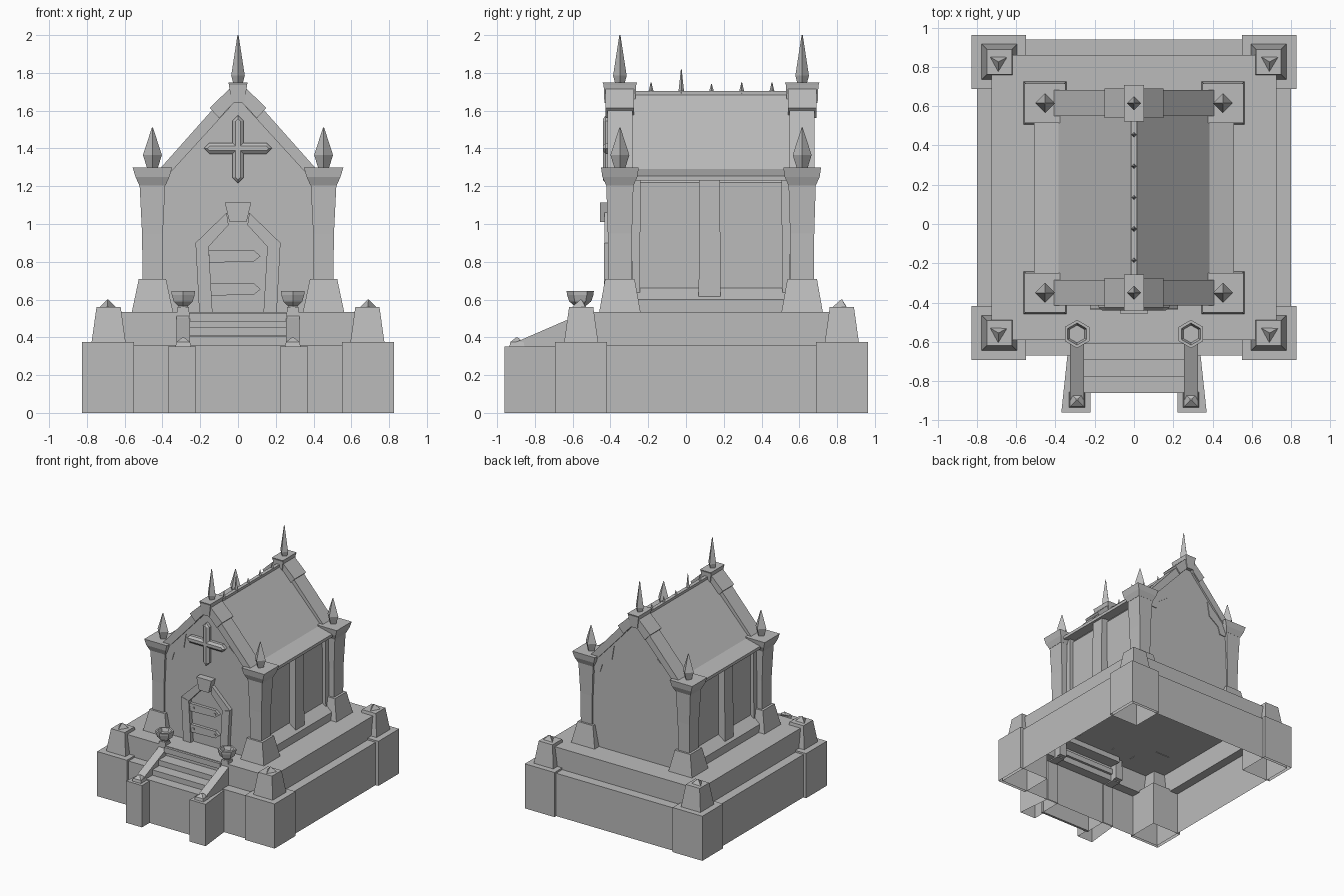
import bpy, bmesh, math

cube = bpy.data.objects.get("Cube")
if cube:
    bpy.data.objects.remove(cube, do_unlink=True)

STONE = (0.5, 0.5, 0.5, 1)
stone = bpy.data.materials.new("grey_stone")
stone.use_nodes = True
stone.diffuse_color = STONE
stone.node_tree.nodes["Principled BSDF"].inputs["Base Color"].default_value = STONE

MID = 0.13                      # centre of the building along y
FRONT, BACK = -0.35, 0.615      # column rows
SIDES = ((1, "left"), (-1, "right"))
ROWS = ((FRONT, "front"), (BACK, "back"))


def finish(name, bm):
    bmesh.ops.recalc_face_normals(bm, faces=bm.faces)
    mesh = bpy.data.meshes.new(name)
    bm.to_mesh(mesh)
    bm.free()
    mesh.materials.append(stone)
    obj = bpy.data.objects.new(name, mesh)
    bpy.context.collection.objects.link(obj)
    return obj


def loft(name, rings, bottom=True):
    """Skin a list of equal-length point rings."""
    bm = bmesh.new()
    loops = [[bm.verts.new(p) for p in ring] for ring in rings]
    n = len(loops[0])
    for a, b in zip(loops, loops[1:]):
        for i in range(n):
            j = (i + 1) % n
            bm.faces.new((a[i], a[j], b[j], b[i]))
    if bottom:
        bm.faces.new(loops[0][::-1])
    bm.faces.new(loops[-1])
    return finish(name, bm)


def stack(name, x, y, levels, bottom=True):
    """Rectangular block built from (z, half x, half y) levels."""
    rings = [[(x - a, y - b, z), (x + a, y - b, z), (x + a, y + b, z), (x - a, y + b, z)]
             for z, a, b in levels]
    return loft(name, rings, bottom)


def box(name, x0, x1, y0, y1, z0, z1):
    a, b = (x1 - x0) / 2, (y1 - y0) / 2
    return stack(name, x0 + a, y0 + b, [(z0, a, b), (z1, a, b)])


def lathe(name, x, y, levels, sides=4, turn=0):
    """Faceted turned part from (z, radius) levels."""
    ang = [2 * math.pi * i / sides + turn for i in range(sides)]
    return loft(name, [[(x + r * math.cos(t), y + r * math.sin(t), z) for t in ang]
                       for z, r in levels])


def prism(name, outline, y0, y1, flip=1):
    """Extrude an x-z outline along y."""
    return loft(name, [[(flip * x, y, z) for x, z in outline] for y in (y0, y1)])


def mirrored(half):
    """Close a right-hand outline with its mirror image."""
    return half + [(-x, z) for x, z in reversed(half) if x > 0.001]


# Hollow base with a stepped-in upright tier, and the plinth above it
stack("base", 0, MID + 0.005, [(0, 0.8, 0.805), (0.36, 0.8, 0.805), (0.36, 0.725, 0.725),
                               (0.535, 0.725, 0.725)], bottom=False)
stack("plinth", 0, MID, [(0.535, 0.51, 0.46), (0.6, 0.51, 0.46), (0.66, 0.43, 0.45)], bottom=False)

# Corner blocks with small pedestals
for s, side in SIDES:
    for y, row in ((-0.555, "front"), (0.825, "back")):
        tag = f"{row}_{side}"
        stack("corner_block_" + tag, s * 0.688, y, [(0, 0.138, 0.138), (0.375, 0.138, 0.138)], False)
        stack("pedestal_" + tag, s * 0.685, y, [(0.375, 0.09, 0.09), (0.56, 0.064, 0.064)])
        lathe("pedestal_point_" + tag, s * 0.69, y, [(0.555, 0.055), (0.6, 0.004)], 3, 0.5)

# Gabled body
prism("body", mirrored([(0, 1.67), (0.40, 1.255), (0.43, 1.22), (0.43, 0.53)]), -0.40, 0.665)

# Roof with flared eaves, ridge beam and ridge thorns
prism("roof", mirrored([(0, 1.70), (0.385, 1.29), (0.51, 1.255), (0.51, 1.23),
                        (0.38, 1.25), (0, 1.66)]), -0.30, 0.56)
box("ridge_beam", -0.015, 0.015, -0.3, 0.58, 1.66, 1.705)
for i, height in enumerate((0.05, 0.12, 0.04, 0.05, 0.05)):
    lathe(f"ridge_thorn_{i}", 0, -0.185 + 0.16 * i, [(1.69, 0.016), (1.70 + height, 0.002)])

# Columns with bases, capitals and spikes
for s, side in SIDES:
    for y, row in ROWS:
        tag = f"{row}_{side}"
        x = s * 0.453
        stack("column_base_" + tag, x, y, [(0.53, 0.11, 0.11), (0.71, 0.072, 0.078)])
        stack("column_" + tag, x, y, [(0.71, 0.052, 0.062), (0.95, 0.055, 0.064),
                                      (1.21, 0.068, 0.072)])
        stack("capital_" + tag, x, y, [(1.205, 0.07, 0.073), (1.25, 0.09, 0.093),
                                       (1.30, 0.105, 0.1)])
        lathe("column_spike_" + tag, x, y, [(1.295, 0.028), (1.365, 0.05), (1.51, 0.003)])

# Gable coping, apex blocks and finials
for y, row in ROWS:
    out = -1 if row == "front" else 1
    wall = -0.40 if row == "front" else 0.665
    for s, side in SIDES:
        tag = f"{row}_{side}"
        prism("coping_" + tag, [(0.42, 1.285), (0.06, 1.69), (0.04, 1.62), (0.36, 1.27)],
              y - 0.066, y + 0.066, s)
        prism("apex_coping_" + tag, [(0.15, 1.615), (0.03, 1.73), (0.015, 1.65), (0.10, 1.56)],
              y - 0.076, y + 0.076, s)
        # Jagged plaster bracket under the coping
        prism("bracket_" + tag, [(0.40, 1.17), (0.33, 1.17), (0.31, 1.235), (0.22, 1.30),
                                 (0.20, 1.42), (0.39, 1.26)],
              wall - out * 0.01, wall + out * 0.006, s)
    stack("apex_block_" + row, 0, y, [(1.64, 0.034, 0.082), (1.735, 0.048, 0.086),
                                      (1.75, 0.051, 0.092)])
    lathe("finial_" + row, 0, y, [(1.745, 0.025), (1.785, 0.036), (2.0, 0.003)])

# Side pilasters and wall-end strips
for s, side in SIDES:
    stack("pilaster_" + side, s * 0.44, 0.125, [(0.6, 0.05, 0.058), (1.24, 0.045, 0.055)])
    for y, row in ((-0.265, "front"), (0.53, "back")):
        stack(f"wall_strip_{row}_{side}", s * 0.43, y, [(0.6, 0.03, 0.02), (1.24, 0.03, 0.025)])

# Doorway frame, keystone and nailed boards
for s, side in SIDES:
    prism("door_jamb_" + side, [(0.205, 0.53), (0.225, 0.90), (0.155, 0.88), (0.135, 0.53)],
          -0.435, -0.39, s)
    prism("door_arch_" + side, [(0.225, 0.90), (0.06, 1.06), (0.05, 0.995), (0.155, 0.88)],
          -0.432, -0.39, s)
prism("keystone", mirrored([(0.07, 1.115), (0.045, 1.01)]), -0.455, -0.39)
for i, z in enumerate((0.83, 0.655)):
    prism(f"door_board_{i}", [(-0.16, z - 0.035), (0.085, z - 0.028), (0.12, z),
                              (0.085, z + 0.03), (-0.16, z + 0.03), (-0.15, z)], -0.425, -0.395)
    for x in (-0.115, 0.085):
        box(f"nail_{i}", x - 0.007, x + 0.007, -0.431, -0.42, z - 0.007, z + 0.007)

# Wall cross with bevelled, pointed bars
def bar(name, along, across, lo, hi):
    rings = []
    for y, w in ((-0.395, 0.03), (-0.425, 0.03), (-0.44, 0.012)):
        a, b = lo + 0.03 - w, hi - 0.03 + w
        pts = [(a, 0), (lo + 0.03, w), (hi - 0.03, w), (b, 0), (hi - 0.03, -w), (lo + 0.03, -w)]
        rings.append([(along[0] * t + across[0] * u, y, 1.4 + along[1] * t + across[1] * u)
                      for t, u in pts])
    loft(name, rings)

bar("cross_upright", (0, 1), (1, 0), -0.185, 0.175)
bar("cross_arm", (1, 0), (0, 1), -0.18, 0.18)

# Stair front panel, steps and landing
box("stair_panel", -0.24, 0.24, -0.86, -0.84, 0, 0.355)
for i, (y, z) in enumerate(((-0.86, 0.36), (-0.775, 0.405), (-0.69, 0.455), (-0.61, 0.53))):
    box(f"step_{i}", -0.26, 0.26, y, y + 0.12, z - 0.045, z)

# Stair cheek walls, sloping rails and fire bowls
for s, side in SIDES:
    x = s * 0.29
    footprint = [(0.222, -0.96), (0.37, -0.96), (0.338, -0.66), (0.235, -0.66),
                 (0.235, -0.86), (0.222, -0.86)]
    loft("stair_cheek_" + side, [[(s * px, py, z) for px, py in footprint] for z in (0, 0.352)],
         bottom=False)
    stack("rail_foot_" + side, x, -0.895, [(0.35, 0.042, 0.04), (0.375, 0.036, 0.035),
                                           (0.40, 0.004, 0.004)])
    profile = [(-0.92, 0.35), (-0.56, 0.35), (-0.56, 0.535), (-0.60, 0.505), (-0.90, 0.375)]
    loft("rail_" + side, [[(x + d, y, z) for y, z in profile] for d in (-0.035, 0.035)])
    stack("bowl_post_" + side, x, -0.56, [(0.36, 0.034, 0.034), (0.56, 0.03, 0.03)])
    lathe("bowl_" + side, x, -0.56, [(0.545, 0.03), (0.565, 0.028), (0.59, 0.058), (0.625, 0.07),
                                     (0.645, 0.072), (0.645, 0.056), (0.615, 0.045)],
          6, math.pi / 6)
